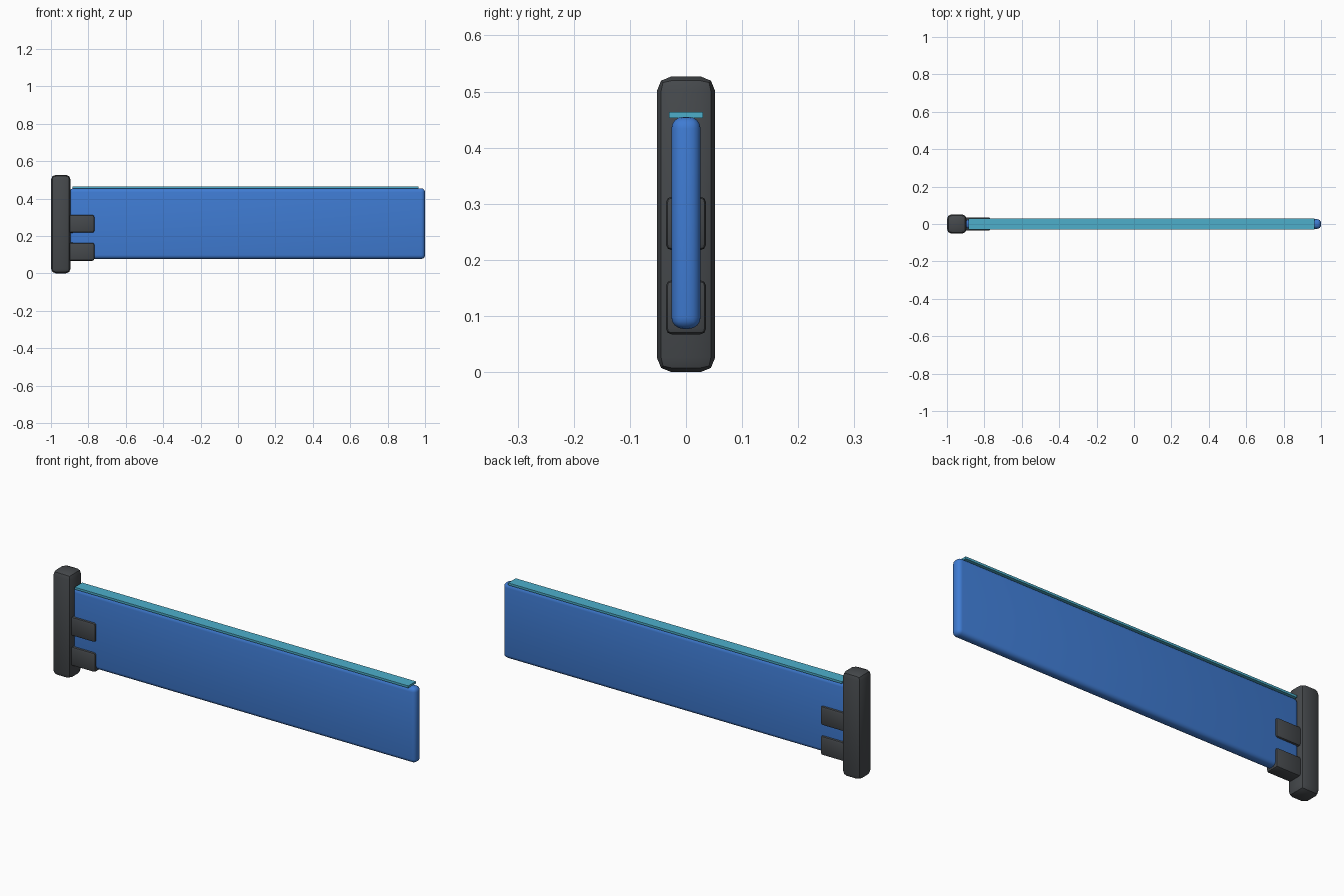
import bpy
from math import radians

cube = bpy.data.objects.get("Cube")
if cube:
    bpy.data.objects.remove(cube, do_unlink=True)


def material(name, rgb):
    mat = bpy.data.materials.new(name)
    mat.use_nodes = True
    mat.diffuse_color = (*rgb, 1)
    mat.node_tree.nodes["Principled BSDF"].inputs["Base Color"].default_value = (*rgb, 1)
    return mat


def box(name, mat, x, z, half_depth, bevel=0, segments=2):
    """Box spanning x and z ranges, centred on y, with rounded edges."""
    bpy.ops.mesh.primitive_cube_add(
        size=1, location=((x[0] + x[1]) / 2, 0, (z[0] + z[1]) / 2))
    ob = bpy.context.object
    ob.name = name
    ob.scale = (x[1] - x[0], 2 * half_depth, z[1] - z[0])
    bpy.ops.object.transform_apply(location=False, rotation=False, scale=True)
    ob.data.materials.append(mat)
    if bevel:
        mod = ob.modifiers.new("rounded_edges", 'BEVEL')
        mod.width = bevel
        mod.segments = segments
        bpy.ops.object.modifier_apply(modifier=mod.name)
        bpy.ops.object.shade_smooth_by_angle(angle=radians(35))
    return ob


charcoal = material("charcoal", (0.06, 0.066, 0.072))
blue = material("blue", (0.05, 0.2, 0.65))
teal = material("teal", (0.075, 0.43, 0.6))

# Upright post at the hinge end
box("post", charcoal, (-1, -0.895), (0, 0.527), 0.052, 0.026, 2)

# Long flat panel with a thin strip along its top edge
box("panel", blue, (-0.9, 1), (0.077, 0.455), 0.026, 0.021, 4)
box("top_strip", teal, (-0.885, 0.965), (0.453, 0.464), 0.03)

# Clamps wrapping the panel beside the post
for name, z in (("lower_clamp", (0.067, 0.164)), ("upper_clamp", (0.217, 0.313))):
    box(name, charcoal, (-0.91, -0.768), z, 0.036, 0.011, 2)
